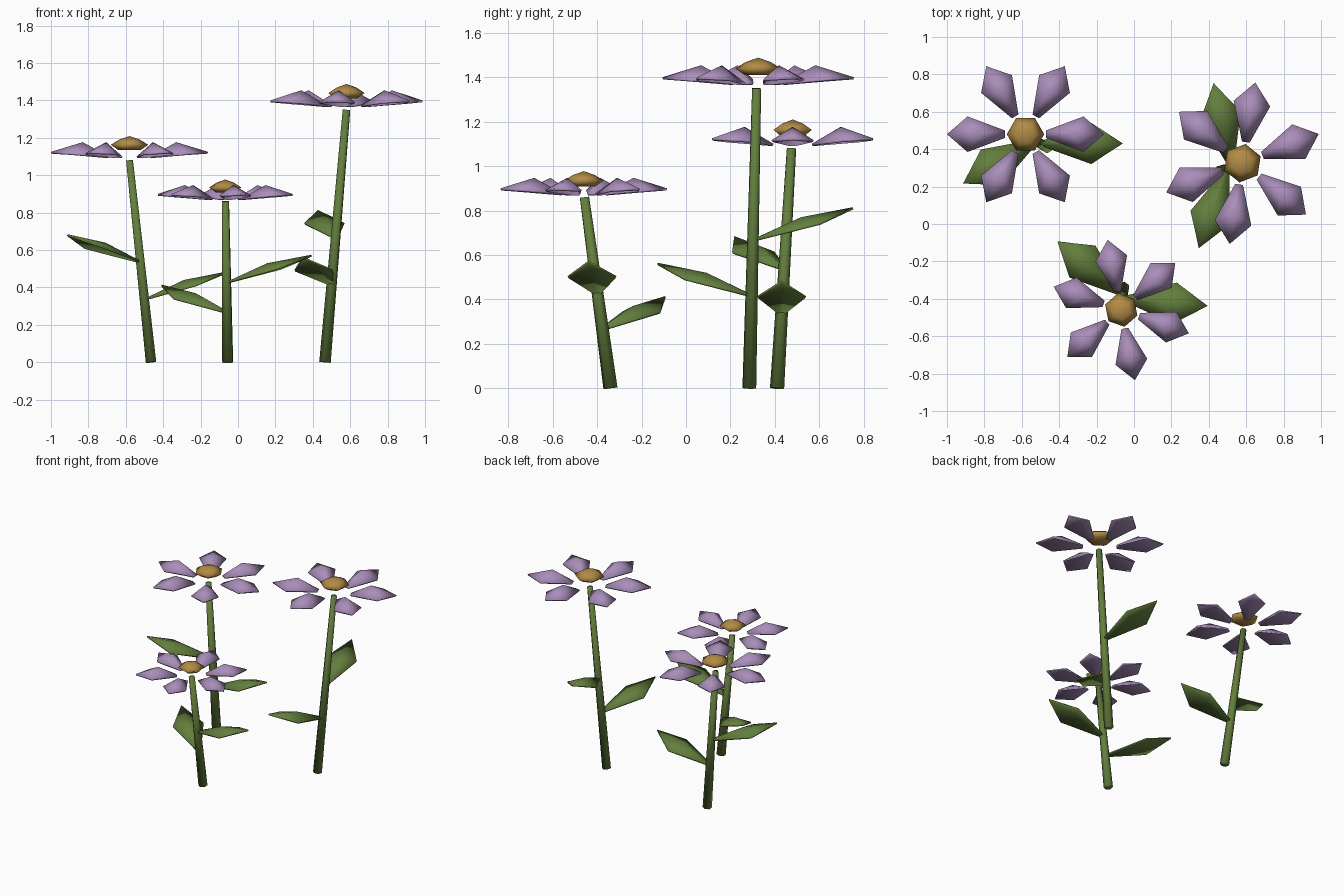
import bpy
import bmesh
from math import cos, sin, radians, tau
from mathutils import Vector, Matrix

if "Cube" in bpy.data.objects:
    bpy.data.objects.remove(bpy.data.objects["Cube"], do_unlink=True)


def make_material(name, rgb):
    mat = bpy.data.materials.new(name)
    mat.use_nodes = True
    color = (*rgb, 1)
    mat.diffuse_color = color
    bsdf = next(n for n in mat.node_tree.nodes if n.type == "BSDF_PRINCIPLED")
    bsdf.inputs["Base Color"].default_value = color
    return mat


GREEN = make_material("leaf green", (0.125, 0.21, 0.047))
LILAC = make_material("petal lilac", (0.40, 0.27, 0.49))
AMBER = make_material("amber centre", (0.45, 0.26, 0.06))


def finish(bm, name, mat, thickness=0):
    """Turn a bmesh into a smooth-shaded object with one material."""
    for face in bm.faces:
        face.smooth = True
    mesh = bpy.data.meshes.new(name)
    bm.to_mesh(mesh)
    bm.free()
    mesh.materials.append(mat)
    obj = bpy.data.objects.new(name, mesh)
    bpy.context.collection.objects.link(obj)
    if thickness:
        solid = obj.modifiers.new("thickness", "SOLIDIFY")
        solid.thickness = thickness
        solid.offset = -1
    return obj


def add_blade(bm, matrix, base, side, tip, ridge):
    """Folded kite blade along +x; base and side are (x, half width, z)."""
    (bx, bw, bz), (sx, sw, sz) = base, side
    rim = [(bx, -bw, bz), (sx, -sw, sz), tip, (sx, sw, sz), (bx, bw, bz)]
    verts = [bm.verts.new(matrix @ Vector(p)) for p in rim]
    peak = bm.verts.new(matrix @ Vector(ridge))
    for a, b in zip(verts, verts[1:] + verts[:1]):
        bm.faces.new((a, b, peak))


def stem(name, foot, top):
    """Tapered six-sided stem between two points."""
    foot, top = Vector(foot), Vector(top)
    axis = top - foot
    place = Matrix.Translation((foot + top) / 2) @ axis.to_track_quat("Z", "Y").to_matrix().to_4x4()
    bm = bmesh.new()
    bmesh.ops.create_cone(bm, cap_ends=True, segments=6, radius1=0.032,
                          radius2=0.021, depth=axis.length, matrix=place)
    finish(bm, name, GREEN)


def flower_centre(name, head, turn, size):
    """Six-sided button with a low peak."""
    bm = bmesh.new()
    rings = []
    for radius, z in ((0.06, 0.01), (0.1, 0.038), (0.055, 0.066)):
        rings.append([bm.verts.new((radius * cos(turn + tau * i / 6),
                                    radius * sin(turn + tau * i / 6), z)) for i in range(6)])
    for low, high in zip(rings, rings[1:]):
        for i in range(6):
            j = (i + 1) % 6
            bm.faces.new((low[i], low[j], high[j], high[i]))
    bm.faces.new(rings[0][::-1])
    apex = bm.verts.new((0, 0, 0.085))
    for i in range(6):
        bm.faces.new((rings[-1][i], rings[-1][(i + 1) % 6], apex))
    bm.transform(Matrix.Translation(head) @ Matrix.Scale(size, 4))
    finish(bm, name, AMBER)


def petals(name, head, turn, size):
    bm = bmesh.new()
    for i in range(6):
        place = (Matrix.Translation(head) @ Matrix.Rotation(turn + tau * i / 6, 4, "Z")
                 @ Matrix.Scale(size, 4))
        add_blade(bm, place, base=(0.11, 0.02, -0.025), side=(0.31, 0.095, -0.008),
                  tip=(0.42, 0, 0), ridge=(0.25, 0, 0.052))
    finish(bm, name, LILAC, 0.01)


def leaf(name, root, angle, length):
    bm = bmesh.new()
    place = Matrix.Translation(root) @ Matrix.Rotation(radians(angle), 4, "Z")
    add_blade(bm, place, base=(0, 0.012, 0), side=(0.62 * length, 0.11, 0.075),
              tip=(length, 0, 0.145), ridge=(0.48 * length, 0, 0.1))
    finish(bm, name, GREEN, 0.01)


# name, stem foot, stem top, head, petal turn, size, leaves (height, angle, length)
FLOWERS = [
    ("left", (0.465, 0.285, 0), (0.58, 0.318, 1.35), (0.58, 0.325, 1.4), 21, 1.04,
     [(0.67, 102, 0.46), (0.42, 250, 0.45)]),
    ("right", (-0.465, 0.41, 0), (-0.58, 0.475, 1.08), (-0.58, 0.48, 1.125), 0, 1,
     [(0.54, 210, 0.45), (0.34, 0, 0.44)]),
    ("middle", (-0.055, -0.34, 0), (-0.067, -0.457, 0.86), (-0.068, -0.46, 0.9), 41, 0.91,
     [(0.43, -5, 0.455), (0.27, 141, 0.45)]),
]

for side, foot, top, head, turn, size, leaves in FLOWERS:
    stem(side + "_stem", foot, top)
    flower_centre(side + "_flower_centre", head, radians(turn), size)
    petals(side + "_petals", head, radians(turn), size)
    for number, (height, angle, length) in enumerate(leaves, 1):
        root = Vector(foot).lerp(Vector(top), height / top[2])
        leaf(f"{side}_leaf_{number}", root, angle, length)
